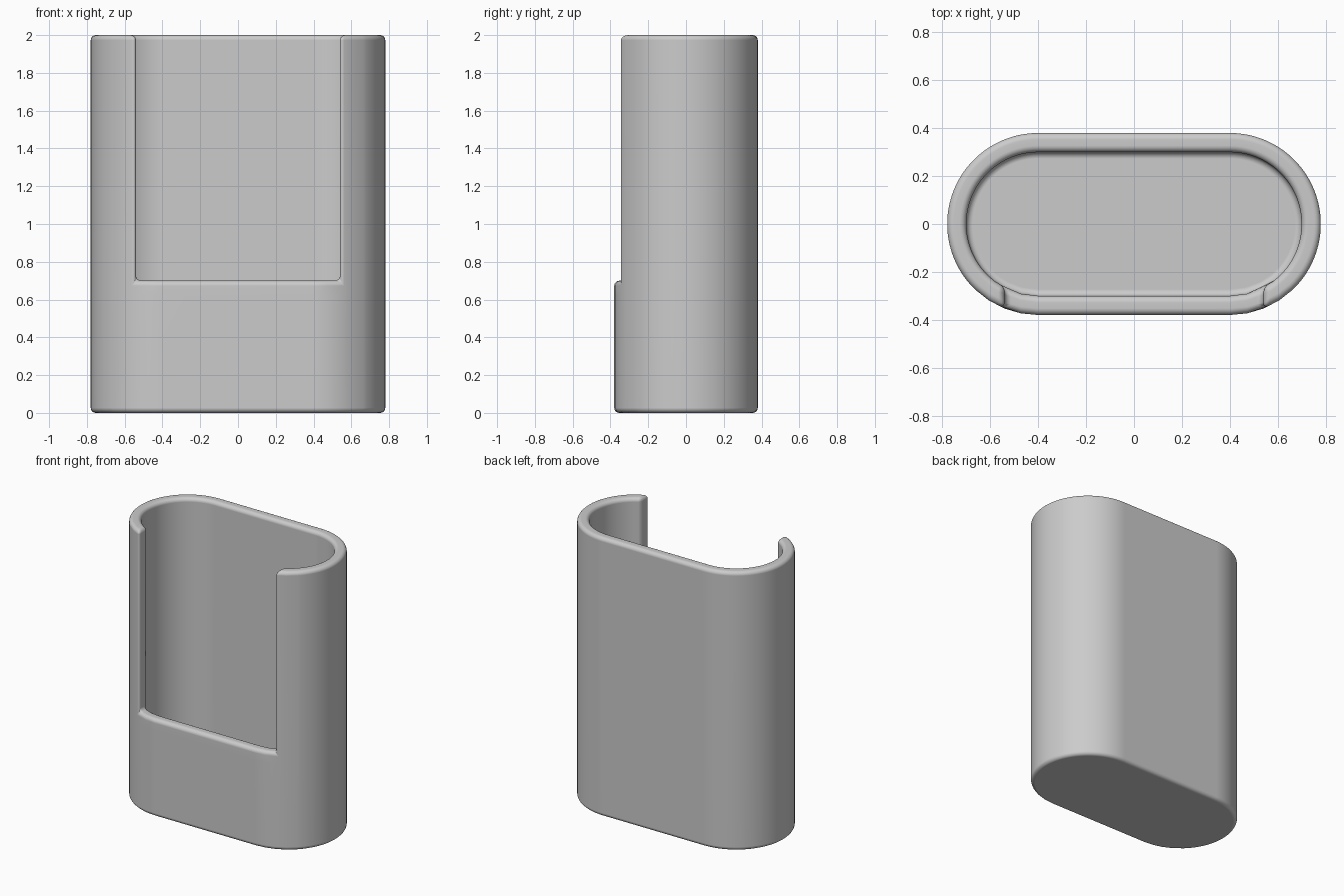
import bpy, bmesh
from math import asin, sin, cos, radians

cube = bpy.data.objects.get("Cube")
if cube:
    bpy.data.objects.remove(cube, do_unlink=True)

HEIGHT, SLOT_Z, SLOT_X = 2.0, 0.70, 0.54
MID_Z = SLOT_Z - 0.08
OUTER_R, INNER_R, CENTRE_X = 0.38, 0.30, 0.40
FLOOR = 0.08
SLOT = 2  # column number of the slot edge


def outline(radius, before, after):
    """Stadium outline with one column exactly on the slot edge."""
    angles = [0, radians(before), asin((SLOT_X - CENTRE_X) / radius), radians(after)]
    angles += [radians(a) for a in range(44, 181, 4)]
    half = [(CENTRE_X + radius * sin(a), -radius * cos(a)) for a in angles]
    return half + [(-x, y) for x, y in reversed(half)]


bm = bmesh.new()


def ring(points, z):
    return [bm.verts.new((x, y, z)) for x, y in points]


def wall(points, base_z):
    """One skin of the shell, with the front slot left open."""
    base, mid, top = (ring(points, z) for z in (base_z, MID_Z, HEIGHT))
    n = len(points)
    slot_cols = list(range(n - 1 - SLOT, n)) + list(range(SLOT + 1))
    sill = {c: bm.verts.new((*points[c], SLOT_Z)) for c in slot_cols}
    right, left = SLOT, n - 1 - SLOT
    for a in range(n):
        b = (a + 1) % n
        bm.faces.new((base[a], base[b], mid[b], mid[a]))
        if a in sill and b in sill:
            face = [mid[a], mid[b], sill[b], sill[a]]
            # diagonal edge at the slot corners keeps the rounding clean
            if b == right:
                face.insert(2, mid[b + 1])
            if a == left:
                face.insert(0, mid[a - 1])
        elif a == right:
            face = [mid[b], top[b], top[a], sill[a]]
        elif b == left:
            face = [mid[a], sill[b], top[b], top[a]]
        else:
            face = [mid[a], mid[b], top[b], top[a]]
        bm.faces.new(face)
    bm.faces.new(base)
    return sill, top, left, right


# Outer skin with underside, inner skin with floor
sill_o, top_o, left, right = wall(outline(OUTER_R, 11, 33), 0)
sill_i, top_i, _, _ = wall(outline(INNER_R, 14, 38), FLOOR)

# Rim and slot sill
n = len(top_o)
for a in range(n):
    b = (a + 1) % n
    o, i = (sill_o, sill_i) if a in sill_o and b in sill_o else (top_o, top_i)
    bm.faces.new((o[a], o[b], i[b], i[a]))

# Slot sides
for c in (left, right):
    bm.faces.new((sill_o[c], top_o[c], top_i[c], sill_i[c]))

# Drop the unused top vertices inside the opening
bmesh.ops.delete(bm, geom=[v for v in bm.verts if not v.link_faces], context='VERTS')
bmesh.ops.recalc_face_normals(bm, faces=bm.faces)
mesh = bpy.data.meshes.new("holder_body")
bm.to_mesh(mesh)
bm.free()

body = bpy.data.objects.new("holder_body", mesh)
bpy.context.collection.objects.link(body)
bpy.context.view_layer.objects.active = body
body.select_set(True)

# Round every sharp edge
bevel = body.modifiers.new("rounded_edges", 'BEVEL')
bevel.width = 0.027
bevel.segments = 5
bevel.limit_method = 'ANGLE'
bevel.angle_limit = radians(40)
bevel.use_clamp_overlap = False
bpy.ops.object.modifier_apply(modifier=bevel.name)
bpy.ops.object.shade_smooth_by_angle(angle=radians(40))
normals = body.modifiers.new("even_shading", 'WEIGHTED_NORMAL')
normals.keep_sharp = True

# Plain grey material
grey = bpy.data.materials.new("plain_grey")
grey.use_nodes = True
colour = (0.6, 0.6, 0.6, 1)
grey.diffuse_color = colour
grey.node_tree.nodes["Principled BSDF"].inputs["Base Color"].default_value = colour
mesh.materials.append(grey)
